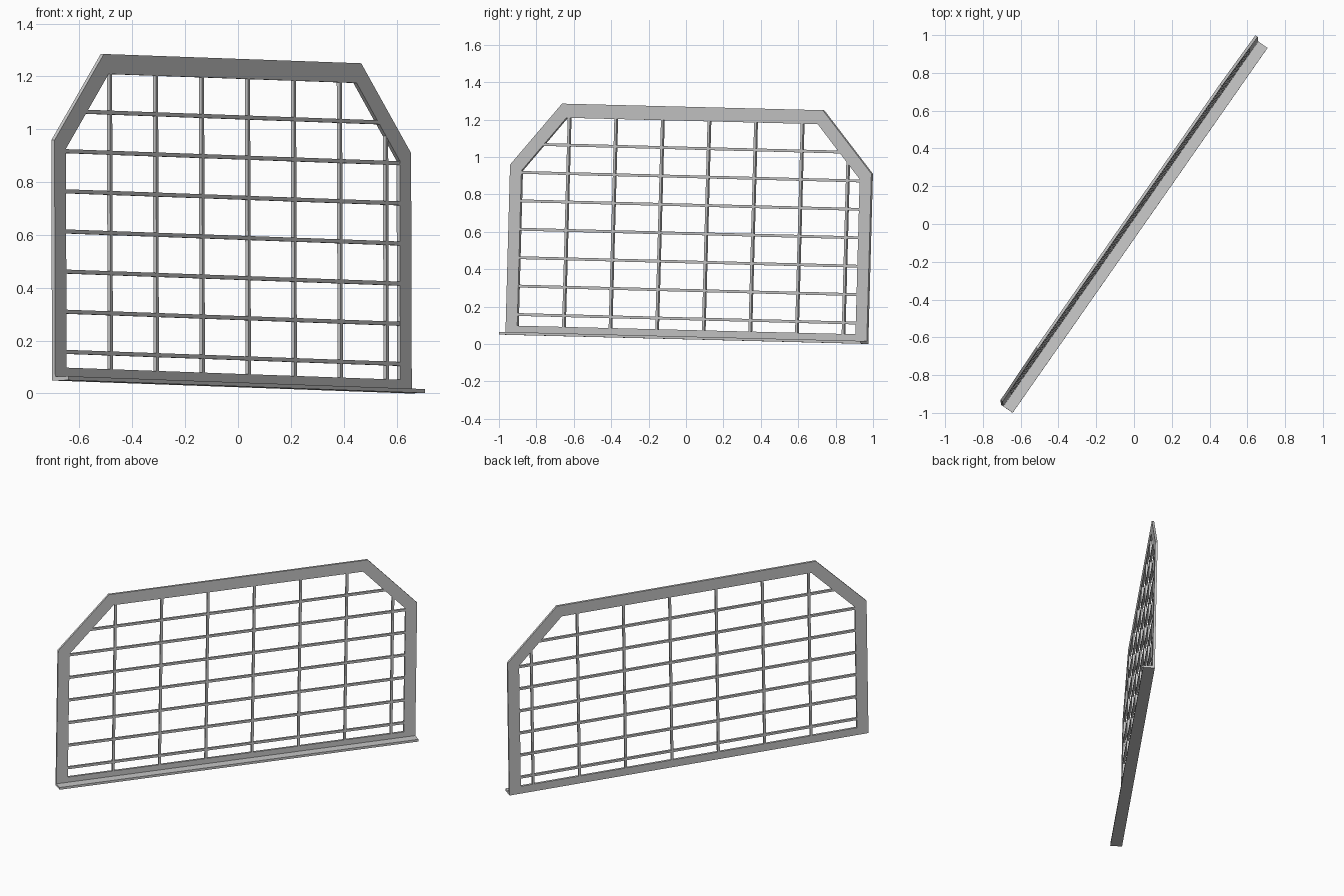
import bpy, bmesh
from mathutils import Vector, Matrix

cube = bpy.data.objects.get("Cube")
if cube:
    bpy.data.objects.remove(cube, do_unlink=True)

# Panel dimensions: length, height, side height, chamfer run
L, H, SIDE, RUN = 2.357, 1.243, 0.91, 0.328
W, FOOT, T, DEPTH, BAR = 0.075, 0.05, 0.015, 0.075, 0.015

# Panel space: u along the panel, n out of its front, v up
u = Vector((0.5735, 0.8208, -0.0207)).normalized()
v = Vector((-0.0025, 0.028, 1.0))
v = (v - u * v.dot(u)).normalized()
n = u.cross(v)
placement = Matrix.Translation((-0.704, -0.957, 0.049)) @ Matrix((u, n, v)).transposed().to_4x4()

steel = bpy.data.materials.new("grey_steel")
steel.use_nodes = True
grey = (0.58, 0.58, 0.58, 1)
steel.diffuse_color = grey
steel.node_tree.nodes["Principled BSDF"].inputs["Base Color"].default_value = grey


def add_object(name, bm):
    bmesh.ops.recalc_face_normals(bm, faces=bm.faces)
    bm.transform(placement)
    mesh = bpy.data.meshes.new(name)
    bm.to_mesh(mesh)
    bm.free()
    mesh.materials.append(steel)
    obj = bpy.data.objects.new(name, mesh)
    bpy.context.collection.objects.link(obj)


def add_box(bm, lo, hi):
    lo, hi = Vector(lo), Vector(hi)
    size = Matrix.Diagonal((*(hi - lo), 1))
    bmesh.ops.create_cube(bm, size=1, matrix=Matrix.Translation((lo + hi) / 2) @ size)


def outline(left, bottom, side, run, top):
    half = [(left, bottom), (left, side), (run, top)]
    return half + [(L - a, b) for a, b in reversed(half)]


# Flat frame with chamfered upper corners
inner_side, inner_run, inner_top = SIDE - W * 0.414, RUN + W * 0.414, H - W
bm = bmesh.new()
outer = [bm.verts.new((a, 0, b)) for a, b in outline(0, 0, SIDE, RUN, H)]
inner = [bm.verts.new((a, 0, b)) for a, b in outline(W, FOOT, inner_side, inner_run, inner_top)]
for i in range(len(outer)):
    j = (i + 1) % len(outer)
    bm.faces.new((outer[i], outer[j], inner[j], inner[i]))
extruded = bmesh.ops.extrude_face_region(bm, geom=bm.faces[:])
moved = [g for g in extruded["geom"] if isinstance(g, bmesh.types.BMVert)]
bmesh.ops.translate(bm, verts=moved, vec=(0, T, 0))
add_object("frame", bm)

# Bottom flange projecting from the front
bm = bmesh.new()
add_box(bm, (0, T, 0), (L, DEPTH, T))
add_object("bottom_flange", bm)

slope = (inner_top - inner_side) / (inner_run - W)
OVERLAP = 0.01

# Upright bars, cut to the chamfers
bm = bmesh.new()
for k in range(7):
    pos = 0.375 + 0.304 * k
    edge = min(pos, L - pos)
    top = min(inner_top, inner_side + (edge - W) * slope)
    add_box(bm, (pos - BAR / 2, 0.0005, FOOT - OVERLAP), (pos + BAR / 2, T - 0.0005, top + OVERLAP))
add_object("upright_bars", bm)

# Crossbars, cut to the chamfers
bm = bmesh.new()
for k in range(7):
    pos = 0.11 + 0.152 * k
    start = W + max(0, (pos - inner_side) / slope) - OVERLAP
    add_box(bm, (start, 0.0002, pos - BAR / 2), (L - start, T - 0.0002, pos + BAR / 2))
add_object("crossbars", bm)
